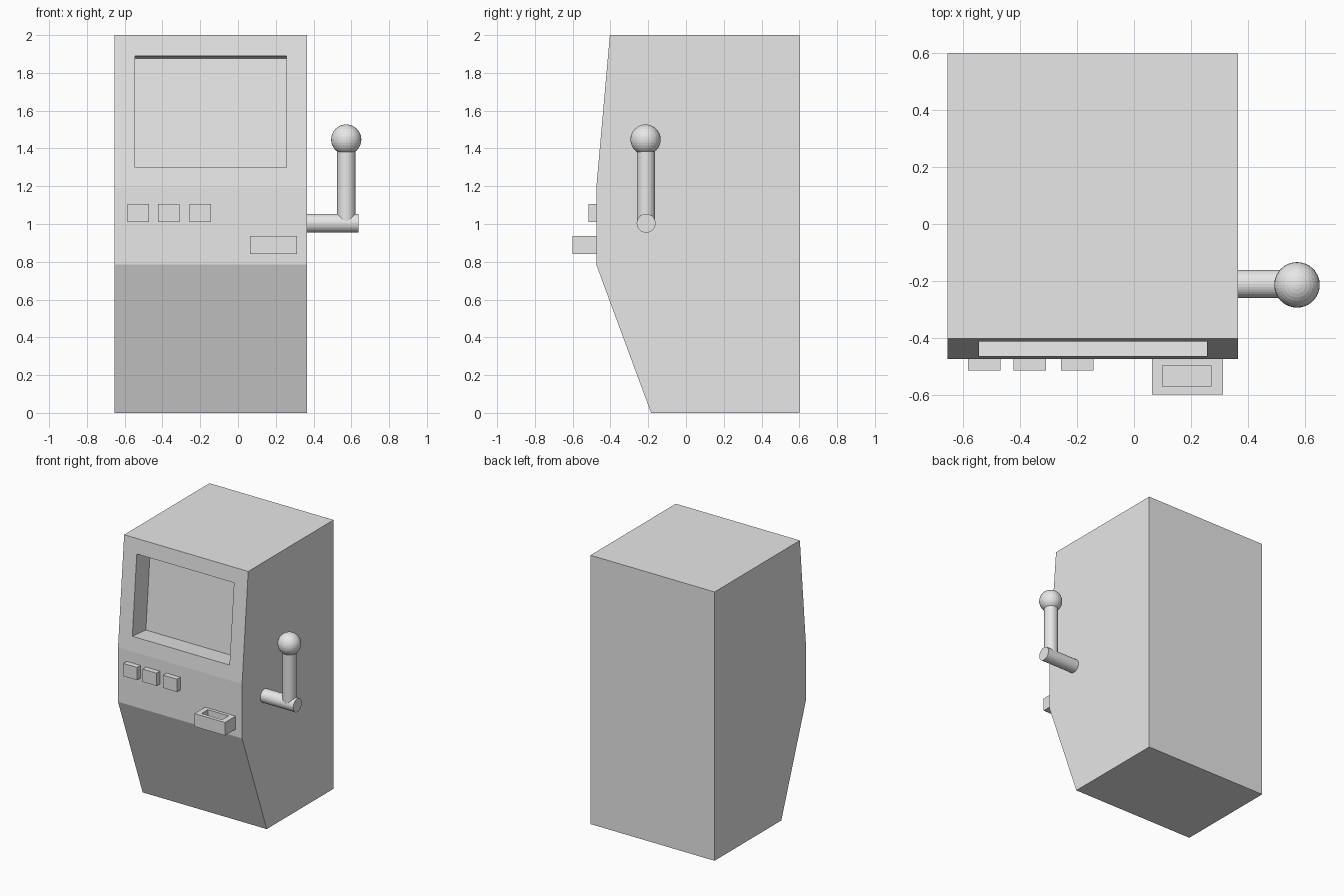
import bpy, bmesh, math
from mathutils import Vector, Matrix

cube = bpy.data.objects.get("Cube")
if cube:
    bpy.data.objects.remove(cube, do_unlink=True)

grey = bpy.data.materials.new("light grey")
grey.use_nodes = True
grey.diffuse_color = (0.8, 0.8, 0.8, 1)
grey.node_tree.nodes["Principled BSDF"].inputs["Base Color"].default_value = (0.8, 0.8, 0.8, 1)


def finish(bm, name):
    bmesh.ops.recalc_face_normals(bm, faces=bm.faces[:])
    mesh = bpy.data.meshes.new(name)
    bm.to_mesh(mesh)
    bm.free()
    mesh.materials.append(grey)
    obj = bpy.data.objects.new(name, mesh)
    bpy.context.collection.objects.link(obj)
    return obj


def add_box(bm, lo, hi):
    lo, hi = Vector(lo), Vector(hi)
    size = hi - lo
    mat = Matrix.Translation((lo + hi) / 2) @ Matrix.Diagonal((*size, 1))
    bmesh.ops.create_cube(bm, size=1, matrix=mat)


def recess(bm, face, corner, depth):
    """Inset a face, place its inner corners by a rule, then sink it."""
    normal = face.normal.copy()
    centre = face.calc_center_median()
    bmesh.ops.inset_individual(bm, faces=[face], thickness=0.01)
    for v in face.verts:
        v.co = corner(v.co - centre)
    inner = bmesh.ops.extrude_discrete_faces(bm, faces=[face])["faces"][0]
    bmesh.ops.translate(bm, verts=inner.verts[:], vec=-normal * depth)


# Cabinet: side profile extruded across, with a sunken screen
profile = [(0.60, 0), (0.60, 2), (-0.403, 2), (-0.475, 1.19), (-0.475, 0.785), (-0.185, 0)]
bm = bmesh.new()
side = bm.faces.new([bm.verts.new((-0.655, y, z)) for y, z in profile])
ext = bmesh.ops.extrude_face_region(bm, geom=[side])["geom"]
bmesh.ops.translate(bm, verts=[g for g in ext if isinstance(g, bmesh.types.BMVert)], vec=(1.021, 0, 0))
bmesh.ops.recalc_face_normals(bm, faces=bm.faces[:])
bm.normal_update()
screen = next(f for f in bm.faces if f.normal.y < -0.9 and f.normal.z > 0.02)


def screen_corner(d):
    z = 1.89 if d.z > 0 else 1.298
    y = -0.475 + 0.072 * (z - 1.19) / 0.81
    return Vector((0.256 if d.x > 0 else -0.544, y, z))


recess(bm, screen, screen_corner, 0.16)
finish(bm, "cabinet")

# Push buttons
for i, x in enumerate((-0.527, -0.367, -0.199)):
    bm = bmesh.new()
    add_box(bm, (x - 0.057, -0.515, 1.01), (x + 0.057, -0.465, 1.105))
    finish(bm, f"button_{i + 1}")

# Coin tray with a sunken slot on top
bm = bmesh.new()
add_box(bm, (0.063, -0.60, 0.84), (0.313, -0.47, 0.937))
bm.normal_update()
top = next(f for f in bm.faces if f.normal.z > 0.9)
recess(bm, top, lambda d: Vector((0.27 if d.x > 0 else 0.10, -0.498 if d.y > 0 else -0.572, 0.937)), 0.07)
finish(bm, "coin_tray")


# Pull lever: axle, upright shaft and ball knob
def add_rod(name, centre, radius, length, rotation):
    bm = bmesh.new()
    bmesh.ops.create_cone(bm, cap_ends=True, segments=32, radius1=radius, radius2=radius,
                          depth=length, matrix=Matrix.Translation(centre) @ rotation)
    finish(bm, name)


add_rod("lever_axle", (0.497, -0.211, 1.004), 0.05, 0.28, Matrix.Rotation(math.pi / 2, 4, 'Y'))
add_rod("lever_shaft", (0.573, -0.212, 1.21), 0.048, 0.40, Matrix.Identity(4))

bm = bmesh.new()
bmesh.ops.create_uvsphere(bm, u_segments=32, v_segments=16, radius=0.08,
                          matrix=Matrix.Translation((0.573, -0.214, 1.447)))
finish(bm, "lever_knob")
